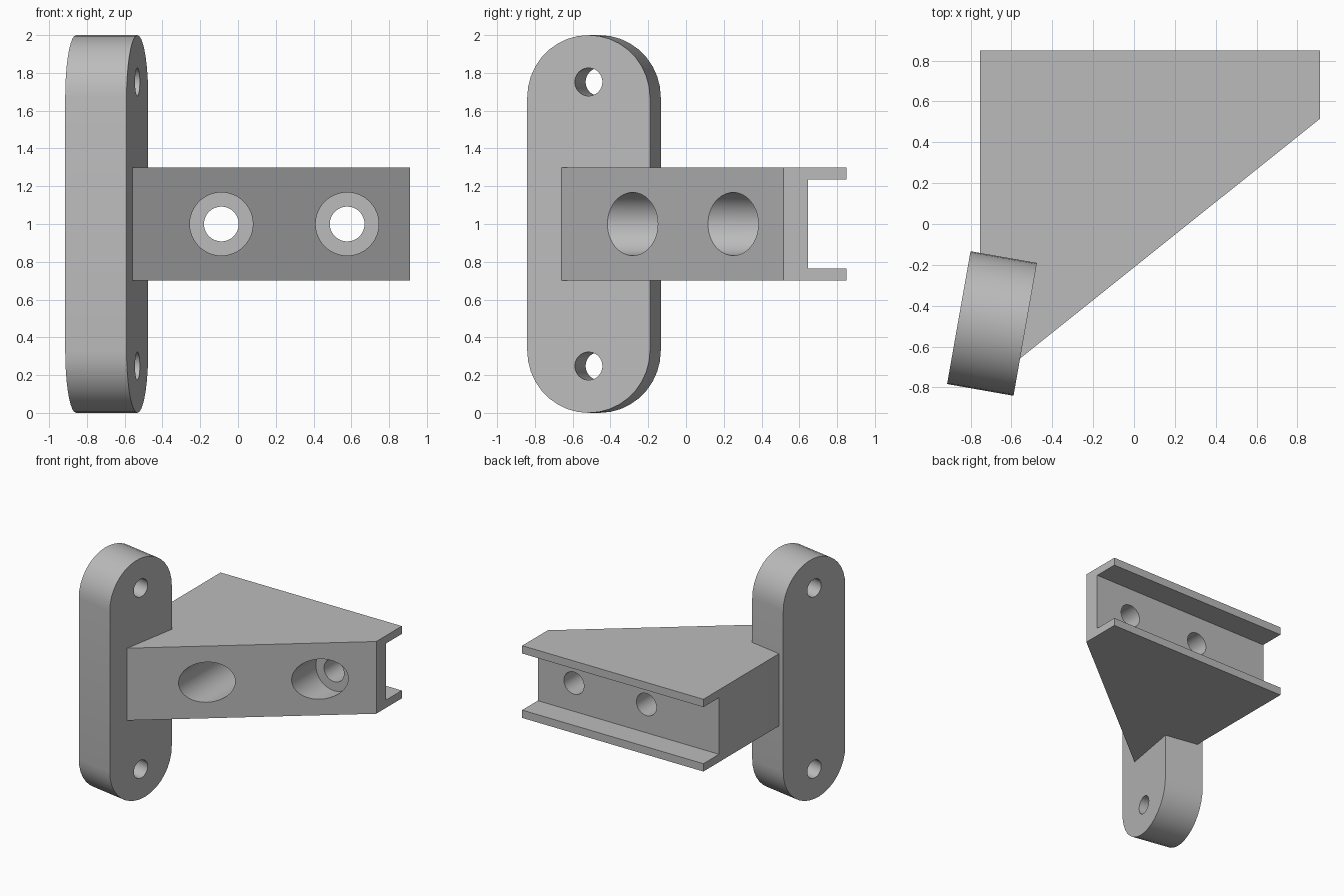
import bpy
import bmesh
from math import sin, cos, pi, radians
from mathutils import Matrix, Vector

cube = bpy.data.objects.get("Cube")
if cube:
    bpy.data.objects.remove(cube, do_unlink=True)

grey = bpy.data.materials.new("plain_grey")
grey.use_nodes = True
colour = (0.5, 0.5, 0.5, 1)
grey.diffuse_color = colour
grey.node_tree.nodes["Principled BSDF"].inputs["Base Color"].default_value = colour


def prism(name, outline, depth, matrix=Matrix()):
    """Extrude an xy outline upwards by depth, then place it."""
    bm = bmesh.new()
    face = bm.faces.new([bm.verts.new((x, y, 0)) for x, y in outline])
    top = bmesh.ops.extrude_face_region(bm, geom=[face])["geom"]
    bmesh.ops.translate(bm, vec=(0, 0, depth),
                        verts=[v for v in top if isinstance(v, bmesh.types.BMVert)])
    bmesh.ops.recalc_face_normals(bm, faces=bm.faces)
    bm.transform(matrix)
    mesh = bpy.data.meshes.new(name)
    bm.to_mesh(mesh)
    bm.free()
    mesh.materials.append(grey)
    obj = bpy.data.objects.new(name, mesh)
    bpy.context.collection.objects.link(obj)
    return obj


def rod(name, radius, start, end):
    """Round cutter between two points."""
    start, end = Vector(start), Vector(end)
    ring = [(radius * cos(a * pi / 24), radius * sin(a * pi / 24)) for a in range(48)]
    axis = end - start
    turn = axis.to_track_quat("Z", "Y").to_matrix().to_4x4()
    return prism(name, ring, axis.length, Matrix.Translation(start) @ turn)


def finish(obj, cutters):
    """Cut the part, discard the cutters and smooth the round walls."""
    bpy.ops.object.select_all(action="DESELECT")
    bpy.context.view_layer.objects.active = obj
    obj.select_set(True)
    for cutter in cutters:
        mod = obj.modifiers.new("cut", "BOOLEAN")
        mod.operation, mod.solver, mod.object = "DIFFERENCE", "EXACT", cutter
        bpy.ops.object.modifier_apply(modifier=mod.name)
        bpy.data.objects.remove(cutter, do_unlink=True)
    bpy.ops.object.shade_smooth_by_angle(angle=radians(30))


# Upright mounting plate with round ends and two bolt holes
R, THICK, STRAIGHT, STEPS = 0.33, 0.33, 0.67, 18
outline = []
for side, begin in ((1, 0), (-1, pi)):
    for i in range(STEPS + 1):
        a = begin + pi * i / STEPS
        outline.append((R * cos(a), side * STRAIGHT + R * sin(a)))
# Outline x becomes y, outline y becomes z, and depth runs along x
stand = Matrix(((0, 0, 1, -THICK / 2), (1, 0, 0, 0), (0, 1, 0, 0), (0, 0, 0, 1)))
place = Matrix.Translation((-0.695, -0.487, 1)) @ Matrix.Rotation(radians(-10), 4, "Z")
plate = prism("mounting_plate", outline, THICK, place @ stand)
bolts = [rod("bolt_cutter", 0.074, place @ Vector((-0.4, 0, z)), place @ Vector((0.4, 0, z)))
         for z in (-0.752, 0.752)]
finish(plate, bolts)

# Wedge shaped arm, with its inner corner buried in the plate
arm = prism("wedge_arm",
            [(-0.755, 0.85), (-0.755, -0.3), (-0.6, -0.66), (-0.56, -0.66),
             (0.91, 0.515), (0.91, 0.85)],
            0.6, Matrix.Translation((0, 0, 0.7)))

# Rear channel, then stepped holes through the sloping face
cutters = [prism("channel_cutter", [(-1, 0.645), (1, 0.645), (1, 1), (-1, 1)],
                 0.47, Matrix.Translation((0, 0, 0.765)))]
for x in (-0.088, 0.578):
    cutters.append(rod("counterbore_cutter", 0.167, (x, -1, 1), (x, 0.435, 1)))
    cutters.append(rod("screw_cutter", 0.092, (x, 0.3, 1), (x, 0.8, 1)))
finish(arm, cutters)
